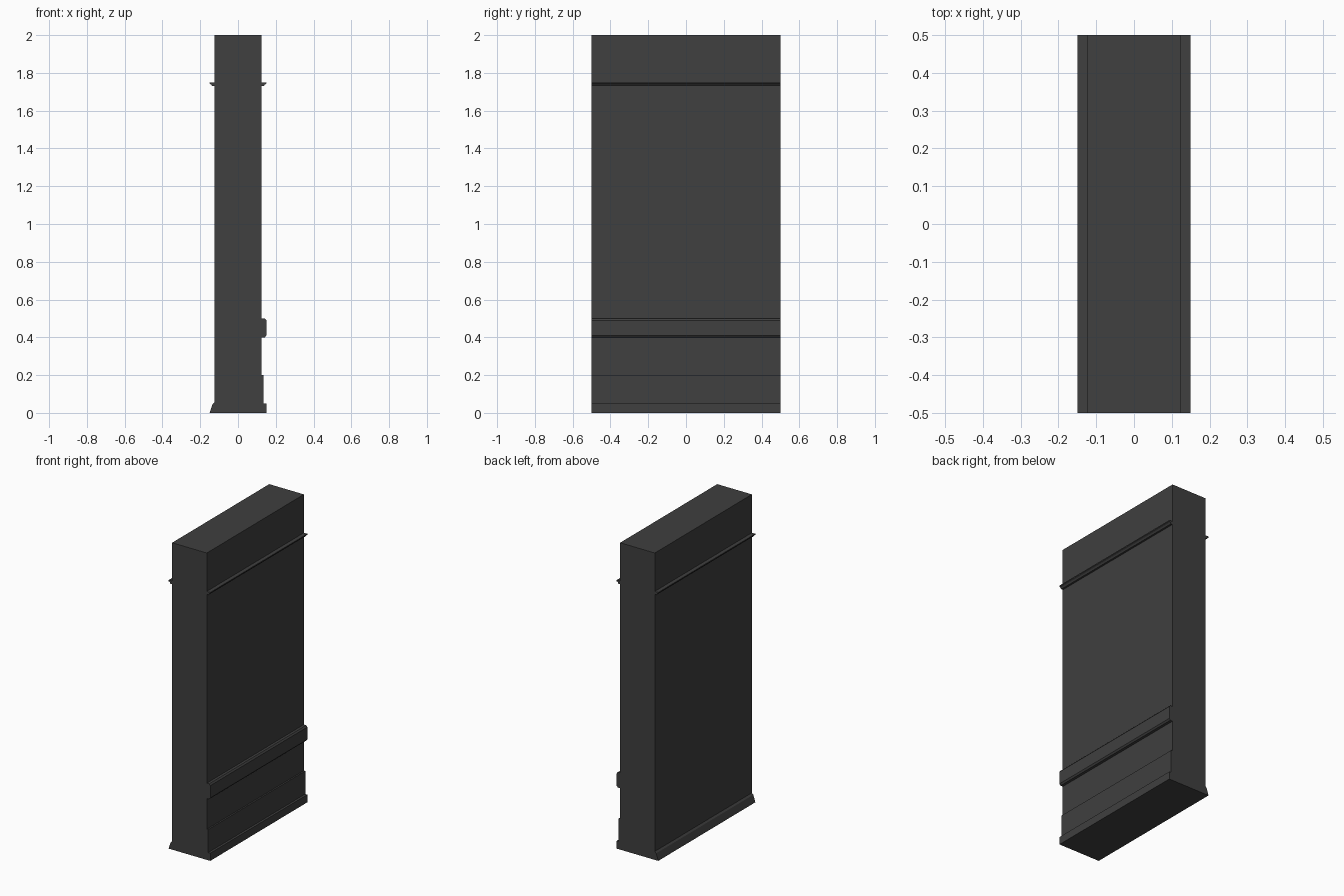
import bpy, bmesh

if "Cube" in bpy.data.objects:
    bpy.data.objects.remove(bpy.data.objects["Cube"])

mat = bpy.data.materials.new("dark_grey")
mat.diffuse_color = (0.05, 0.05, 0.05, 1)
mat.use_nodes = True
mat.node_tree.nodes["Principled BSDF"].inputs["Base Color"].default_value = mat.diffuse_color

HALF = 0.125    # half wall thickness
LENGTH = 1.0


def extrude_profile(name, profile, side=1):
    """Sweep an x/z profile along the wall's length; side=-1 mirrors it in x."""
    bm = bmesh.new()
    verts = [bm.verts.new((side * x, -LENGTH / 2, z)) for x, z in profile]
    face = bm.faces.new(verts)
    ext = bmesh.ops.extrude_face_region(bm, geom=[face], use_keep_orig=True)
    moved = [v for v in ext["geom"] if isinstance(v, bmesh.types.BMVert)]
    bmesh.ops.translate(bm, vec=(0, LENGTH, 0), verts=moved)
    bmesh.ops.recalc_face_normals(bm, faces=bm.faces)
    mesh = bpy.data.meshes.new(name)
    bm.to_mesh(mesh)
    bm.free()
    mesh.materials.append(mat)
    obj = bpy.data.objects.new(name, mesh)
    bpy.context.collection.objects.link(obj)
    return obj


# Main wall slab
extrude_profile("wall", [(-HALF, 0), (HALF, 0), (HALF, 2), (-HALF, 2)])

# Picture rails near the top, one on each face
rail = [(HALF, 1.73), (0.137, 1.73), (0.142, 1.738), (0.15, 1.743),
        (0.15, 1.75), (HALF, 1.75)]
extrude_profile("picture_rail_right", rail)
extrude_profile("picture_rail_left", rail, -1)

# Chair rail with eased edges
extrude_profile("chair_rail", [(HALF, 0.40), (0.142, 0.40), (0.15, 0.41),
                               (0.15, 0.49), (0.142, 0.50), (HALF, 0.50)])

# Stepped skirting on the right face
extrude_profile("skirting_right", [(HALF, 0), (0.15, 0), (0.15, 0.05),
                                   (0.135, 0.05), (0.135, 0.20), (HALF, 0.20)])

# Sloped skirting on the left face
extrude_profile("skirting_left", [(HALF, 0), (0.15, 0), (0.147, 0.01),
                                  (0.135, 0.045), (HALF, 0.055)], -1)
